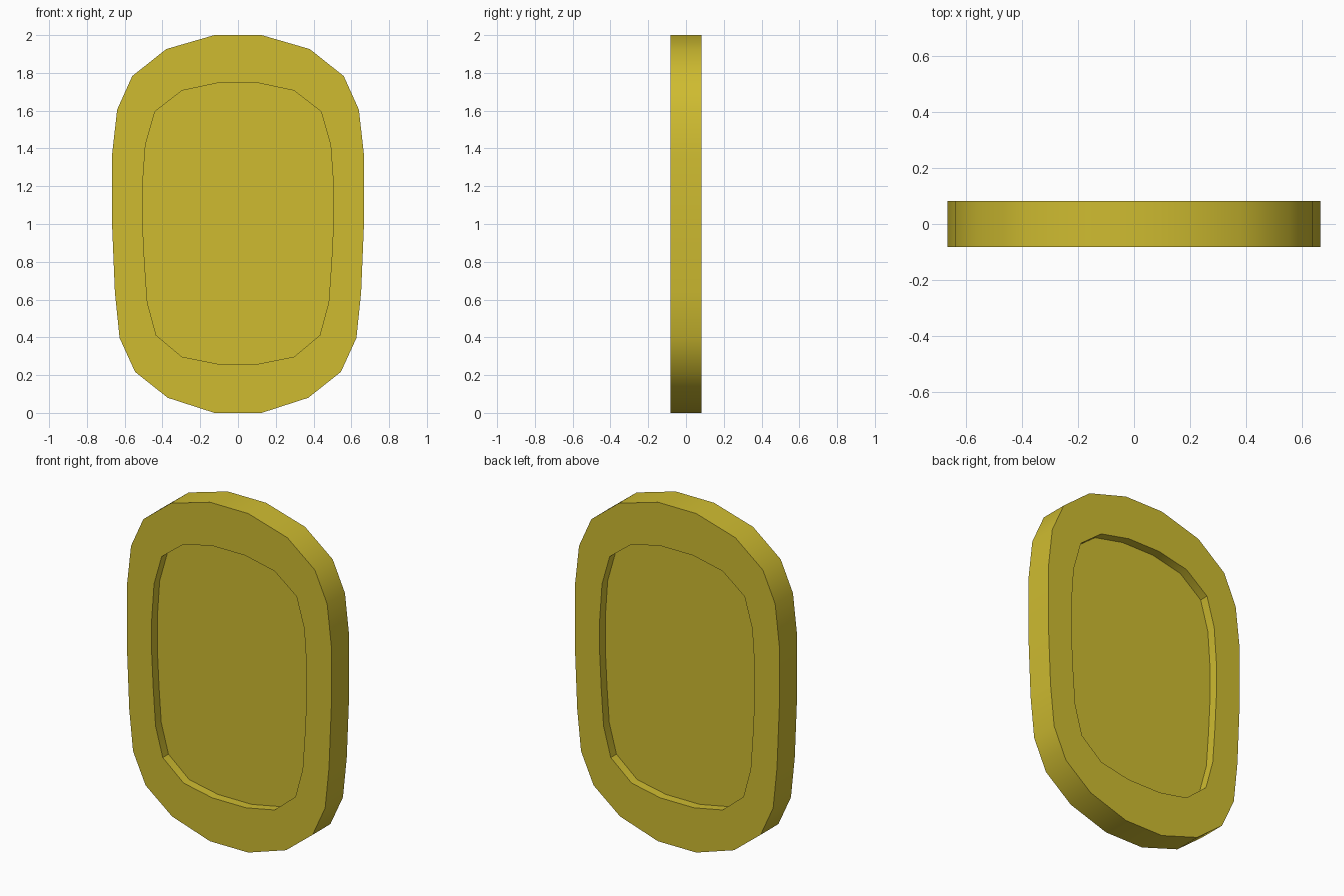
import bpy, bmesh, math

if "Cube" in bpy.data.objects:
    bpy.data.objects.remove(bpy.data.objects["Cube"])

HALF = 0.083    # half thickness of the rim
PANEL = 0.030   # half thickness of the recessed panel

# Right-hand half profiles (x, z), top to bottom
outer = [(0.125, 2.0), (0.38, 1.926), (0.56, 1.783), (0.64, 1.605), (0.667, 1.365),
         (0.667, 1.0), (0.652, 0.64), (0.627, 0.397), (0.545, 0.217), (0.372, 0.08), (0.125, 0.0)]
inner = [(0.105, 1.747), (0.297, 1.706), (0.44, 1.595), (0.49, 1.42), (0.505, 1.21),
         (0.505, 1.0), (0.495, 0.8), (0.48, 0.585), (0.433, 0.411), (0.297, 0.297), (0.11, 0.26)]


def loop(bm, half, y):
    pts = half + [(-x, z) for x, z in reversed(half)]
    return [bm.verts.new((x, y, z)) for x, z in pts]


def bridge(bm, a, b):
    n = len(a)
    for i in range(n):
        j = (i + 1) % n
        bm.faces.new((a[i], a[j], b[j], b[i]))


bm = bmesh.new()
# Loops from the front panel, over the rim, to the back panel
loops = [loop(bm, p, y) for p, y in (
    (inner, -PANEL), (inner, -HALF), (outer, -HALF),
    (outer, HALF), (inner, HALF), (inner, PANEL))]
for a, b in zip(loops, loops[1:]):
    bridge(bm, a, b)
# Recessed panels
bm.faces.new(loops[0])
bm.faces.new(loops[-1])
bmesh.ops.recalc_face_normals(bm, faces=bm.faces)

mesh = bpy.data.meshes.new("rimmed_plate")
bm.to_mesh(mesh)
bm.free()
plate = bpy.data.objects.new("rimmed_plate", mesh)
bpy.context.collection.objects.link(plate)

# Gold colour
gold = bpy.data.materials.new("gold")
gold.diffuse_color = (0.62, 0.50, 0.03, 1)
gold.use_nodes = True
gold.node_tree.nodes["Principled BSDF"].inputs["Base Color"].default_value = gold.diffuse_color
mesh.materials.append(gold)

# Smooth rim, sharp borders
bpy.context.view_layer.objects.active = plate
plate.select_set(True)
bpy.ops.object.shade_smooth_by_angle(angle=math.radians(30))
